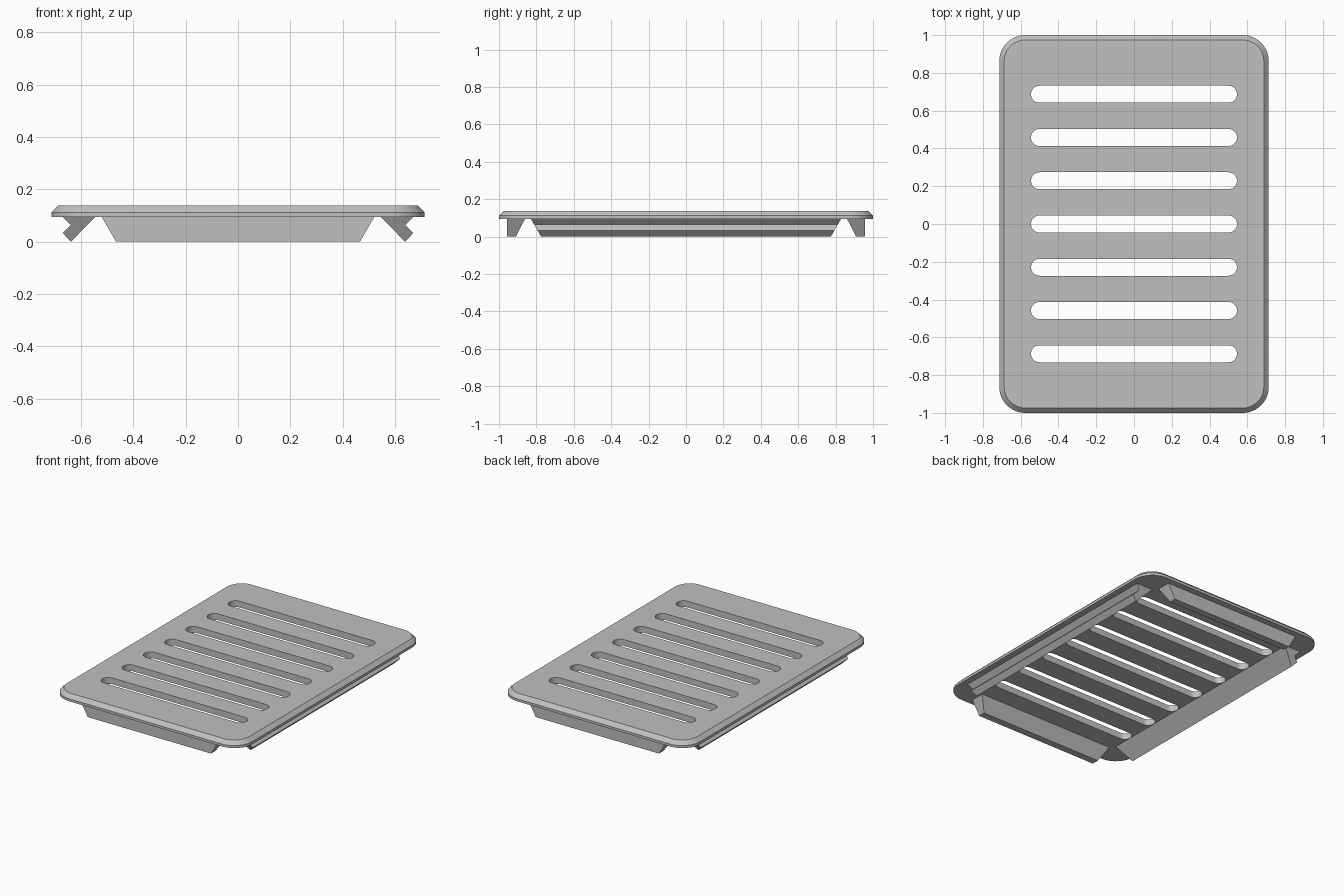
import bpy, bmesh, math
from mathutils import Matrix

cube = bpy.data.objects.get("Cube")
if cube:
    bpy.data.objects.remove(cube, do_unlink=True)

grey = bpy.data.materials.new("matte grey")
grey.use_nodes = True
colour = (0.53, 0.53, 0.53, 1)
grey.diffuse_color = colour
grey.node_tree.nodes["Principled BSDF"].inputs["Base Color"].default_value = colour

HALF_X, HALF_Y = 0.713, 1.0
BASE, RIM, TOP = 0.095, 0.112, 0.138
CHAMFER = TOP - RIM


def finish(name, bm):
    bmesh.ops.recalc_face_normals(bm, faces=bm.faces)
    mesh = bpy.data.meshes.new(name)
    bm.to_mesh(mesh)
    bm.free()
    mesh.materials.append(grey)
    obj = bpy.data.objects.new(name, mesh)
    bpy.context.collection.objects.link(obj)
    bpy.ops.object.select_all(action='DESELECT')
    obj.select_set(True)
    bpy.context.view_layer.objects.active = obj
    bpy.ops.object.shade_smooth_by_angle(angle=math.radians(30))
    return obj


def rounded_loop(bm, hx, hy, radius, z, cy=0, steps=12):
    """Closed rounded-rectangle outline; returns its vertices and edges."""
    verts = []
    for quarter, (sx, sy) in enumerate([(1, 1), (-1, 1), (-1, -1), (1, -1)]):
        for i in range(steps + 1):
            a = (quarter + i / steps) * math.pi / 2
            verts.append(bm.verts.new((sx * (hx - radius) + radius * math.cos(a),
                                       cy + sy * (hy - radius) + radius * math.sin(a), z)))
    bmesh.ops.remove_doubles(bm, verts=verts, dist=1e-5)
    verts = [v for v in verts if v.is_valid]
    edges = [bm.edges.new((v, verts[i - 1])) for i, v in enumerate(verts)]
    return verts, edges


def bridge(bm, lower, upper):
    for i in range(len(lower)):
        bm.faces.new((lower[i - 1], lower[i], upper[i], upper[i - 1]))


# Slotted plate with a chamfered upper rim
bm = bmesh.new()
low, low_edges = rounded_loop(bm, HALF_X, HALF_Y, 0.137, BASE)
rim, _ = rounded_loop(bm, HALF_X, HALF_Y, 0.137, RIM)
top, top_edges = rounded_loop(bm, HALF_X - CHAMFER, HALF_Y - CHAMFER, 0.137 - CHAMFER, TOP)
bridge(bm, low, rim)
bridge(bm, rim, top)
for n in range(-3, 4):
    a, a_edges = rounded_loop(bm, 0.545, 0.045, 0.0449, BASE, n * 0.229, 8)
    b, b_edges = rounded_loop(bm, 0.545, 0.045, 0.0449, TOP, n * 0.229, 8)
    bridge(bm, a, b)
    low_edges += a_edges
    top_edges += b_edges
for edges in (low_edges, top_edges):
    bmesh.ops.triangle_fill(bm, edges=edges, use_beauty=True, normal=(0, 0, 1))
finish("slotted_plate", bm)


# Rails under the plate: profile is (distance outward, height), ends slope inward
def rail(name, profile, half_top, half_bottom, angle):
    bm = bmesh.new()
    ends = []
    for side in (-1, 1):
        ends.append([bm.verts.new((u, side * (half_bottom + (half_top - half_bottom) * z / BASE), z))
                     for u, z in profile])
        bm.faces.new(ends[-1])
    bridge(bm, *ends)
    bmesh.ops.transform(bm, matrix=Matrix.Rotation(angle, 4, 'Z'), verts=bm.verts)
    finish(name, bm)


notched = [(0.545, BASE), (0.638, 0), (0.67, 0.033), (0.639, 0.064), (0.67, BASE)]
wedge = [(0.861, BASE), (0.909, 0), (0.957, 0), (0.957, BASE)]
rail("left_rail", notched, 0.829, 0.775, 0)
rail("right_rail", notched, 0.829, 0.775, math.pi)
rail("back_rail", wedge, 0.521, 0.466, math.pi / 2)
rail("front_rail", wedge, 0.521, 0.466, -math.pi / 2)
